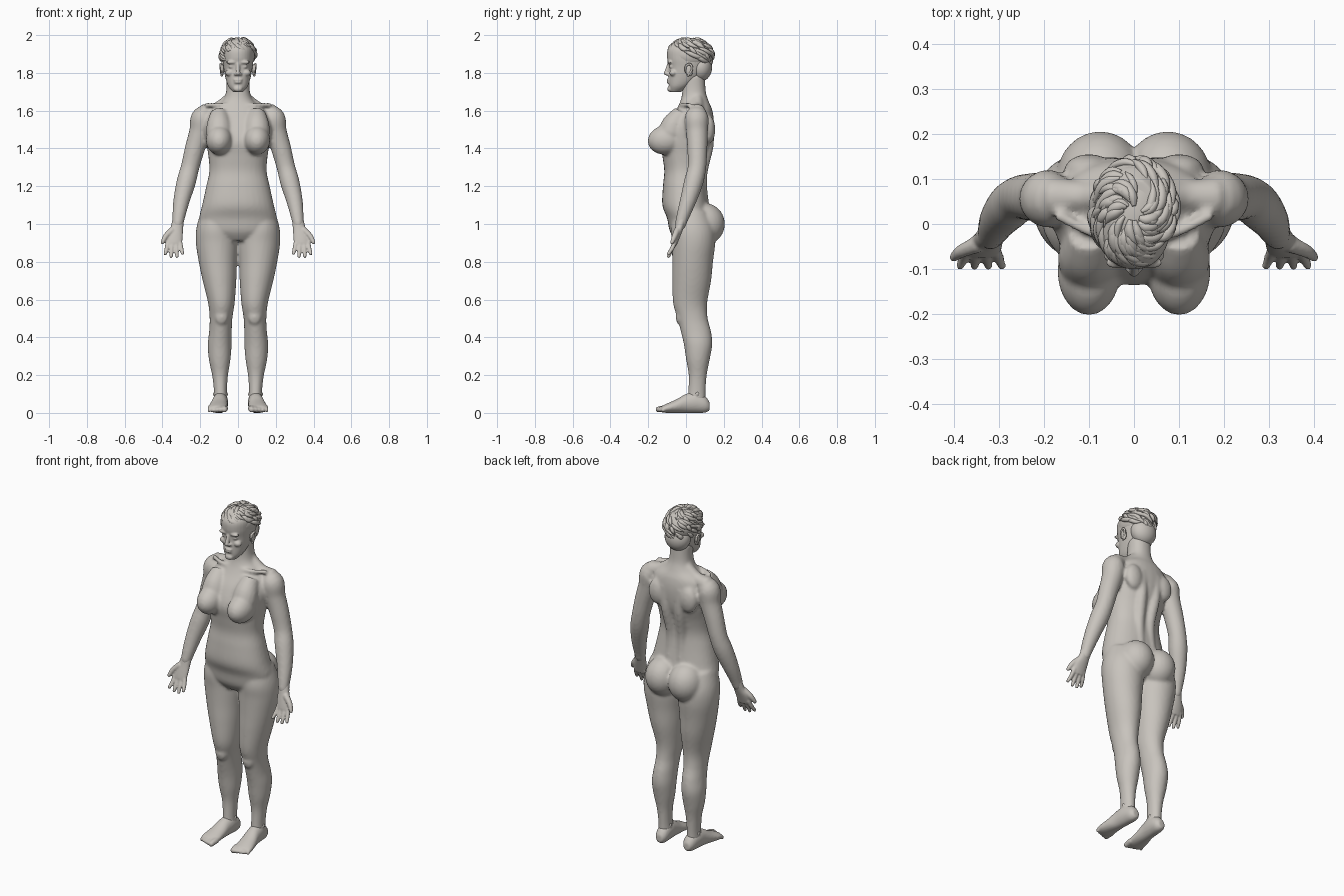
import bpy, bmesh, math, random
from mathutils import Vector, Matrix

default_cube = bpy.data.objects.get("Cube")
if default_cube:
    bpy.data.objects.remove(default_cube, do_unlink=True)

clay = bpy.data.materials.new("warm_grey_clay")
clay.use_nodes = True
CLAY_COLOR = (0.58, 0.55, 0.51, 1)
clay.diffuse_color = CLAY_COLOR
clay.node_tree.nodes["Principled BSDF"].inputs["Base Color"].default_value = CLAY_COLOR
BOTH, MIDDLE = (1, -1), (1,)


def spline(rows, steps=5):
    """Smoothly interpolate rows of numbers."""
    result = []
    last = len(rows) - 1
    for i in range(last):
        quad = [rows[max(i - 1, 0)], rows[i], rows[i + 1], rows[min(i + 2, last)]]
        for k in range(steps):
            t = k / steps
            result.append([0.5 * (2 * b + (c - a) * t + (2 * a - 5 * b + 4 * c - d) * t * t
                                  + (3 * b - a - 3 * c + d) * t ** 3)
                           for a, b, c, d in zip(*quad)])
    result.append(list(rows[-1]))
    return result


def skin(bm, rings, sides):
    """Bridge closed rings of points and cap both ends."""
    for side in sides:
        loops = [[bm.verts.new((p[0] * side, p[1], p[2])) for p in ring] for ring in rings]
        count = len(loops[0])
        for low, high in zip(loops, loops[1:]):
            for i in range(count):
                j = (i + 1) % count
                bm.faces.new((low[i], low[j], high[j], high[i]))
        bm.faces.new(loops[0])
        bm.faces.new(loops[-1])


def loft(bm, rows, sides=BOTH, axis="z", power=1.0, count=32):
    """Rows are position along the axis, two centres and two radii."""
    rings = []
    for t, a, b, ra, rb in spline(rows):
        ring = []
        for i in range(count):
            angle = math.tau * i / count
            c, s = math.cos(angle), math.sin(angle)
            u = a + ra * math.copysign(abs(c) ** power, c)
            v = b + rb * math.copysign(abs(s) ** power, s)
            ring.append((u, v, t) if axis == "z" else (u, t, v))
        rings.append(ring)
    skin(bm, rings, sides)


def tube(bm, rows, sides=BOTH, count=16):
    """Rows are x, y, z and radius along a path; the tip is rounded."""
    path = spline(rows)
    points = [Vector(p[:3]) for p in path]
    radii = [p[3] for p in path]
    tip = (points[-1] - points[-2]).normalized()
    points.append(points[-1] + tip * radii[-1] * 0.6)
    radii.append(radii[-1] * 0.6)
    rings, across = [], None
    for i, point in enumerate(points):
        along = (points[min(i + 1, len(points) - 1)] - points[max(i - 1, 0)]).normalized()
        across = along.orthogonal() if across is None else across - along * across.dot(along)
        across.normalize()
        other = along.cross(across)
        rings.append([point + radii[i] * (across * math.cos(math.tau * k / count)
                                          + other * math.sin(math.tau * k / count))
                      for k in range(count)])
    skin(bm, rings, sides)


def ball(bm, center, radius, sides=BOTH, tilt=0):
    for side in sides:
        place = Matrix.Translation((center[0] * side, center[1], center[2]))
        turn = Matrix.Rotation(math.radians(tilt), 4, "X")
        bmesh.ops.create_uvsphere(bm, u_segments=24, v_segments=16, radius=1,
                                  matrix=place @ turn @ Matrix.Diagonal((*radius, 1)))


def finish(bm, name, voxel=None, relax=4):
    """Make the object and, if asked, melt its forms into one skin."""
    bmesh.ops.recalc_face_normals(bm, faces=bm.faces)
    mesh = bpy.data.meshes.new(name)
    bm.to_mesh(mesh)
    bm.free()
    mesh.materials.append(clay)
    for face in mesh.polygons:
        face.use_smooth = True
    obj = bpy.data.objects.new(name, mesh)
    bpy.context.collection.objects.link(obj)
    if voxel:
        melt = obj.modifiers.new("melt", "REMESH")
        melt.mode = "VOXEL"
        melt.voxel_size = voxel
        melt.use_smooth_shade = True
        soften = obj.modifiers.new("soften", "SMOOTH")
        soften.factor = 0.5
        soften.iterations = relax
    return obj


# Torso and neck
bm = bmesh.new()
trunk = [(.91, .10, -.05, .09), (.96, .19, -.085, .12), (1.03, .205, -.1, .13),
         (1.1, .19, -.125, .12), (1.2, .168, -.122, .105), (1.28, .152, -.115, .1),
         (1.36, .157, -.125, .115), (1.44, .17, -.135, .14), (1.53, .18, -.1, .148),
         (1.6, .15, -.055, .14), (1.65, .085, -.03, .12), (1.7, .063, -.02, .105),
         (1.79, .06, -.02, .1)]
loft(bm, [(z, 0, (f + b) / 2, r, (b - f) / 2) for z, r, f, b in trunk], MIDDLE, power=.9)
tube(bm, [(.05, .06, 1.66, .03), (.11, .06, 1.61, .035), (.18, .06, 1.59, .045)])
tube(bm, [(.04, .095, 1.08, .03), (.035, .082, 1.25, .03),
          (.045, .115, 1.42, .032), (.05, .115, 1.55, .032)])
ball(bm, (.1, .12, 1.5), (.055, .035, .075))
tube(bm, [(.02, -.025, 1.625, .012), (.09, -.02, 1.63, .011), (.17, .02, 1.63, .012)])
# Chest and hips
tube(bm, [(.1, -.02, 1.59, .045), (.1, -.06, 1.53, .065), (.1, -.08, 1.48, .07)])
ball(bm, (.1, -.105, 1.445), (.07, .098, .078), tilt=8)
ball(bm, (.075, .1, 1.0), (.098, .106, .11))
# Legs with kneecaps
loft(bm, [(.06, .092, .055, .036, .048), (.12, .093, .058, .035, .046),
          (.2, .095, .062, .042, .048), (.28, .097, .063, .057, .062),
          (.36, .097, .064, .063, .075), (.43, .093, .053, .06, .08),
          (.5, .09, .035, .06, .08), (.58, .088, .022, .07, .09),
          (.7, .098, .03, .089, .103), (.8, .107, .035, .101, .108),
          (.9, .112, .04, .111, .115), (.98, .115, .035, .105, .115),
          (1.07, .11, .025, .085, .09)])
ball(bm, (.088, -.03, .51), (.036, .025, .045))
# Arms
tube(bm, [(.15, .06, 1.58, .045), (.185, .056, 1.56, .064), (.2, .058, 1.49, .058),
          (.228, .06, 1.4, .053), (.254, .058, 1.3, .049), (.275, .04, 1.22, .051),
          (.3, .01, 1.12, .043), (.315, -.02, 1.03, .033), (.32, -.03, .99, .028)], count=24)
finish(bm, "body", .009)

for side, label in ((1, "left"), (-1, "right")):
    here = (side,)
    # Hand with the palm forward and the thumb outward
    bm = bmesh.new()
    loft(bm, [(1.03, .316, -.02, .03, .028), (.98, .324, -.035, .034, .023),
              (.94, .334, -.048, .042, .02), (.9, .338, -.06, .042, .016),
              (.885, .338, -.062, .036, .012)], here)
    for base, tip, drop in ((.369, .386, .84), (.349, .354, .826),
                            (.328, .323, .826), (.308, .293, .842)):
        tube(bm, [(base, -.056, .91, .012), ((base + tip) / 2, -.074, .87, .0115),
                  (tip, -.094, drop, .009)], here)
    tube(bm, [(.345, -.045, .97, .018), (.382, -.06, .935, .015), (.401, -.075, .9, .01)], here)
    finish(bm, label + "_hand", .005, 3)
    # Foot with five toes and ankle bones
    bm = bmesh.new()
    loft(bm, [(.125, .09, .035, .02, .022), (.1, .09, .045, .035, .044),
              (.05, .093, .055, .041, .055), (0, .097, .05, .042, .05),
              (-.05, .103, .036, .048, .036), (-.1, .108, .025, .053, .025),
              (-.125, .108, .02, .046, .018)], here, axis="y")
    for i in range(5):
        x, size = .07 + .02 * i, .017 - .0014 * i
        reach = -.152 + .007 * i
        tube(bm, [(x, -.1, .024, size), (x, (reach - .1) / 2, .022, size),
                  (x + .002, reach, size, size * .85)], here)
    ball(bm, (.093, .06, .1), (.042, .018, .02), here)
    finish(bm, label + "_foot", .006, 3)
    # Ear
    bm = bmesh.new()
    ball(bm, (.084, .015, 1.815), (.01, .02, .033), here, tilt=12)
    tube(bm, [(.086, -.002, 1.8, .004), (.09, .0, 1.835, .006), (.092, .022, 1.846, .006),
              (.091, .032, 1.82, .006), (.086, .01, 1.785, .006)], here, 8)
    finish(bm, label + "_ear")

# Head and facial features
bm = bmesh.new()
skull = [(1.698, .026, -.082, -.03), (1.73, .052, -.09, .02), (1.78, .068, -.092, .08),
         (1.83, .077, -.09, .11), (1.88, .083, -.1, .13), (1.93, .08, -.095, .13),
         (1.97, .05, -.055, .1)]
loft(bm, [(z, 0, (f + b) / 2, r, (b - f) / 2) for z, r, f, b in skull], MIDDLE, power=.9)
ball(bm, (0, -.085, 1.715), (.024, .014, .016), MIDDLE)
tube(bm, [(0, -.09, 1.85, .009), (0, -.1, 1.815, .011), (0, -.107, 1.795, .012)], MIDDLE)
ball(bm, (.012, -.096, 1.793), (.009, .012, .008))
ball(bm, (.034, -.086, 1.856), (.03, .013, .009))
ball(bm, (.034, -.076, 1.833), (.016, .013, .01))
ball(bm, (.044, -.068, 1.8), (.024, .02, .018))
ball(bm, (0, -.092, 1.763), (.024, .01, .006), MIDDLE)
ball(bm, (0, -.091, 1.75), (.021, .011, .007), MIDDLE)
finish(bm, "head", .005, 3)

# Short swept hair: a cap, the nape and layered curling locks
bm = bmesh.new()
CROWN, SIZE = Vector((0, .025, 1.895)), Vector((.09, .117, .085))
ball(bm, CROWN, SIZE, MIDDLE)
ball(bm, (0, .078, 1.83), (.075, .06, .075), MIDDLE)
rng = random.Random(4)
for i in range(120):
    around = rng.uniform(0, math.tau)
    back = math.sin(around)
    lowest = -.3 - .5 * back if back > -.45 else .3
    rise = rng.uniform(lowest + .3, 1.45)
    sweep = rng.uniform(.3, .9)
    width = rng.uniform(.008, .013)
    path = []
    for k, thick in enumerate((.4, 1, .9, .15)):
        a = around + sweep * k / 3
        e = max(rise - .17 * k, lowest)
        way = Vector((math.cos(a) * math.cos(e), math.sin(a) * math.cos(e), math.sin(e)))
        spot = CROWN + way * SIZE * (1 + .015 * k)
        path.append((*spot, width * thick))
    tube(bm, path, MIDDLE, 8)
finish(bm, "hair")
